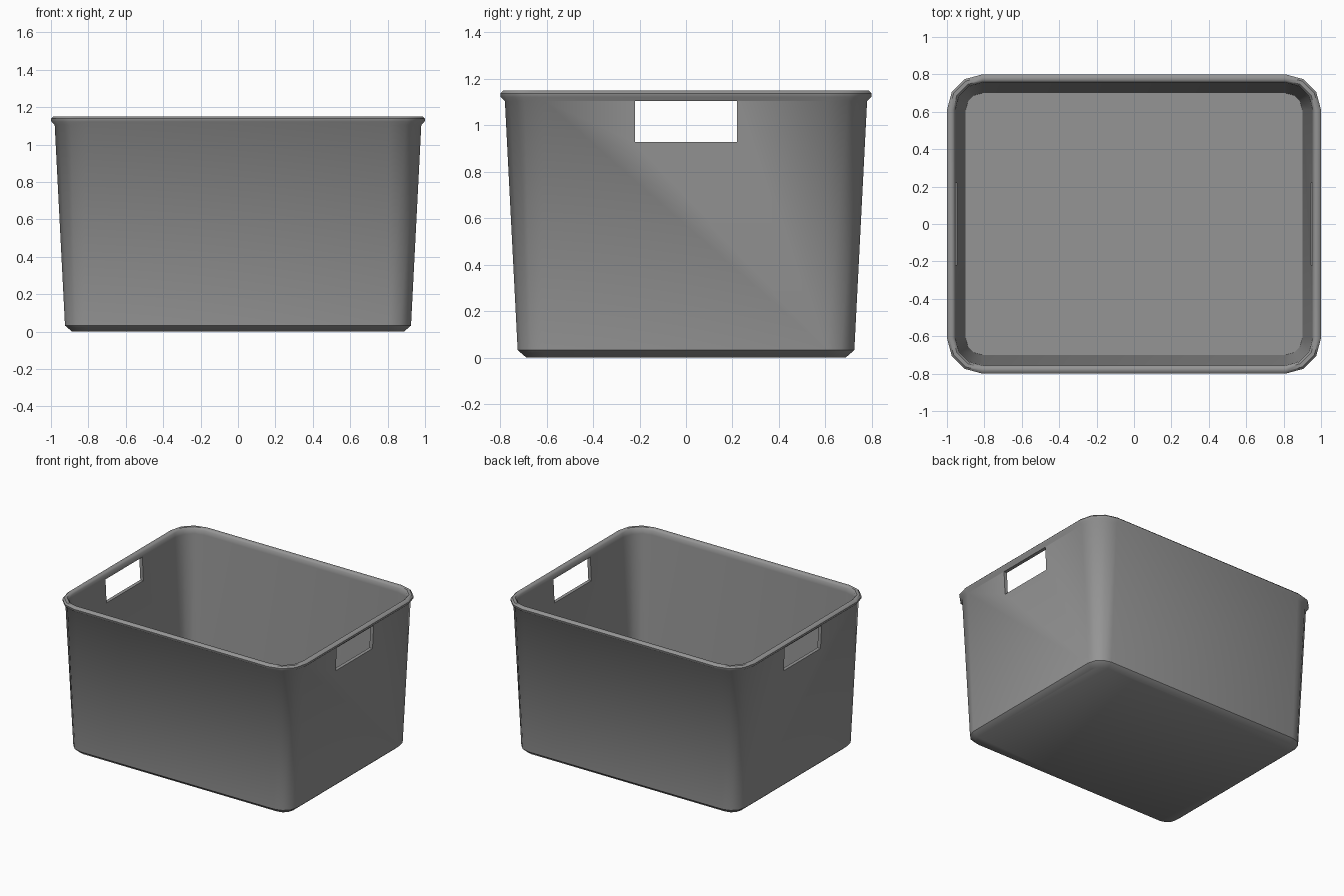
import bpy
import bmesh
from math import cos, sin, pi, radians

cube = bpy.data.objects.get("Cube")
if cube:
    bpy.data.objects.remove(cube, do_unlink=True)

# Material
plastic = bpy.data.materials.new("grey plastic")
plastic.use_nodes = True
grey = (0.3, 0.3, 0.3, 1)
plastic.diffuse_color = grey
plastic.node_tree.nodes["Principled BSDF"].inputs["Base Color"].default_value = grey

# Centres of the corner arcs, shared by every ring
CORNER_X, CORNER_Y, STEPS = 0.81, 0.61, 3


def ring(bm, radius, z):
    """Rounded rectangle of vertices, counter-clockwise."""
    verts = []
    for quarter, (sx, sy) in enumerate([(1, 1), (-1, 1), (-1, -1), (1, -1)]):
        for i in range(STEPS + 1):
            a = (quarter + i / STEPS) * pi / 2
            verts.append(bm.verts.new((sx * CORNER_X + radius * cos(a),
                                       sy * CORNER_Y + radius * sin(a), z)))
    return verts


# Section from underside, up the outside, over the rim, down to the floor
section = [(0.078, 0), (0.115, 0.032), (0.17, 1.105), (0.188, 1.122),
           (0.19, 1.138), (0.178, 1.15), (0.158, 1.15), (0.146, 1.138),
           (0.144, 1.105), (0.09, 0.032)]

bm = bmesh.new()
rings = [ring(bm, r, z) for r, z in section]
for low, high in zip(rings, rings[1:]):
    for i in range(len(low)):
        j = (i + 1) % len(low)
        bm.faces.new((low[i], low[j], high[j], high[i]))
bm.faces.new(rings[0][::-1])
bm.faces.new(rings[-1])
bmesh.ops.recalc_face_normals(bm, faces=bm.faces)
mesh = bpy.data.meshes.new("storage_bin")
bm.to_mesh(mesh)
bm.free()
storage_bin = bpy.data.objects.new("storage_bin", mesh)
bpy.context.collection.objects.link(storage_bin)
mesh.materials.append(plastic)

# Handle openings, cut through both end walls
bpy.ops.mesh.primitive_cube_add(size=1, location=(0, 0, 1.016))
cutter = bpy.context.object
cutter.name = "handle_cutter"
cutter.scale = (2.4, 0.44, 0.176)
cutter.hide_render = True
cut = storage_bin.modifiers.new("handle openings", 'BOOLEAN')
cut.operation = 'DIFFERENCE'
cut.solver = 'EXACT'
cut.object = cutter

bpy.ops.object.select_all(action='DESELECT')
storage_bin.select_set(True)
bpy.context.view_layer.objects.active = storage_bin
bpy.ops.object.modifier_apply(modifier=cut.name)
bpy.data.objects.remove(cutter, do_unlink=True)
bpy.ops.object.shade_smooth_by_angle(angle=radians(45))
